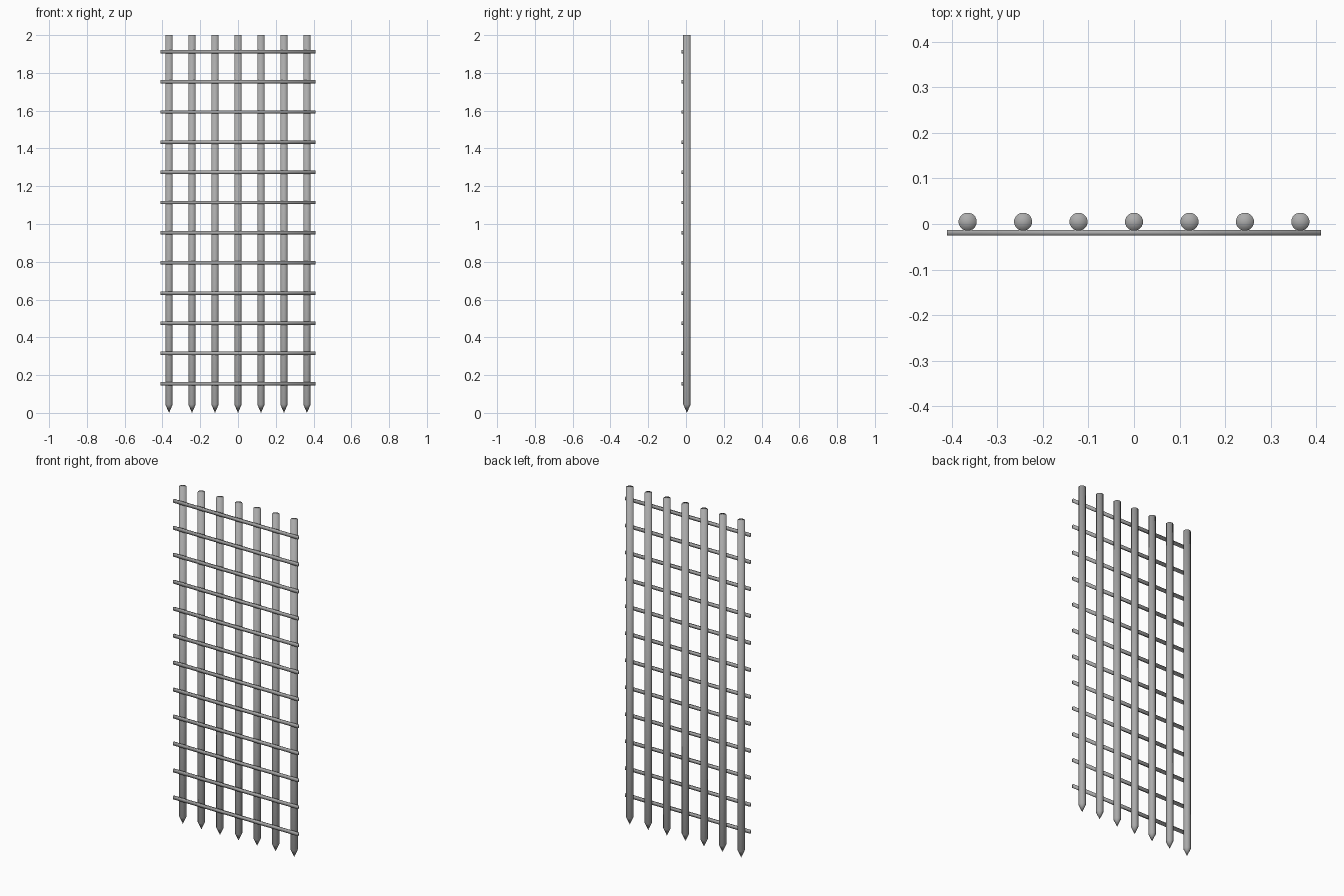
import bpy, bmesh, math

if "Cube" in bpy.data.objects:
    bpy.data.objects.remove(bpy.data.objects["Cube"])

SIDES = 16

# Dark iron grey
iron = bpy.data.materials.new("dark_iron")
iron.diffuse_color = (0.41, 0.41, 0.41, 1)
iron.use_nodes = True
iron.node_tree.nodes["Principled BSDF"].inputs["Base Color"].default_value = iron.diffuse_color


def finish(name, bm):
    """Turn a bmesh into a fully smooth-shaded iron object."""
    bmesh.ops.recalc_face_normals(bm, faces=bm.faces)
    for f in bm.faces:
        f.smooth = True
    mesh = bpy.data.meshes.new(name)
    bm.to_mesh(mesh)
    bm.free()
    mesh.materials.append(iron)
    obj = bpy.data.objects.new(name, mesh)
    bpy.context.collection.objects.link(obj)
    return obj


def pointed_bar(name, x, y, r, z_shoulder, z_top):
    """Round bar with a cone point at z = 0 and a fan cap on top."""
    bm = bmesh.new()
    turn = [2 * math.pi * (i + 0.5) / SIDES for i in range(SIDES)]
    low, high = [[bm.verts.new((x + r * math.cos(a), y + r * math.sin(a), z))
                  for a in turn] for z in (z_shoulder, z_top)]
    tip = bm.verts.new((x, y, 0))
    top = bm.verts.new((x, y, z_top))
    for i in range(SIDES):
        j = (i + 1) % SIDES
        bm.faces.new((low[i], low[j], high[j], high[i]))
        bm.faces.new((tip, low[j], low[i]))
        bm.faces.new((top, high[i], high[j]))
    return finish(name, bm)


def flat_rail(name, z):
    """Thin flat rail lying against the front of the bars."""
    bm = bmesh.new()
    bmesh.ops.create_cube(bm, size=1)
    bmesh.ops.scale(bm, vec=(0.82, 0.011, 0.018), verts=bm.verts)
    bmesh.ops.translate(bm, vec=(0, -0.0192, z), verts=bm.verts)
    return finish(name, bm)


# Upright bars with pointed lower ends
for k in range(7):
    pointed_bar(f"upright_bar_{k + 1}", (k - 3) * 0.1217, 0.005, 0.02, 0.045, 2.0)

# Cross rails
for k in range(12):
    flat_rail(f"cross_rail_{k + 1}", 0.155 + k * 0.1598)
